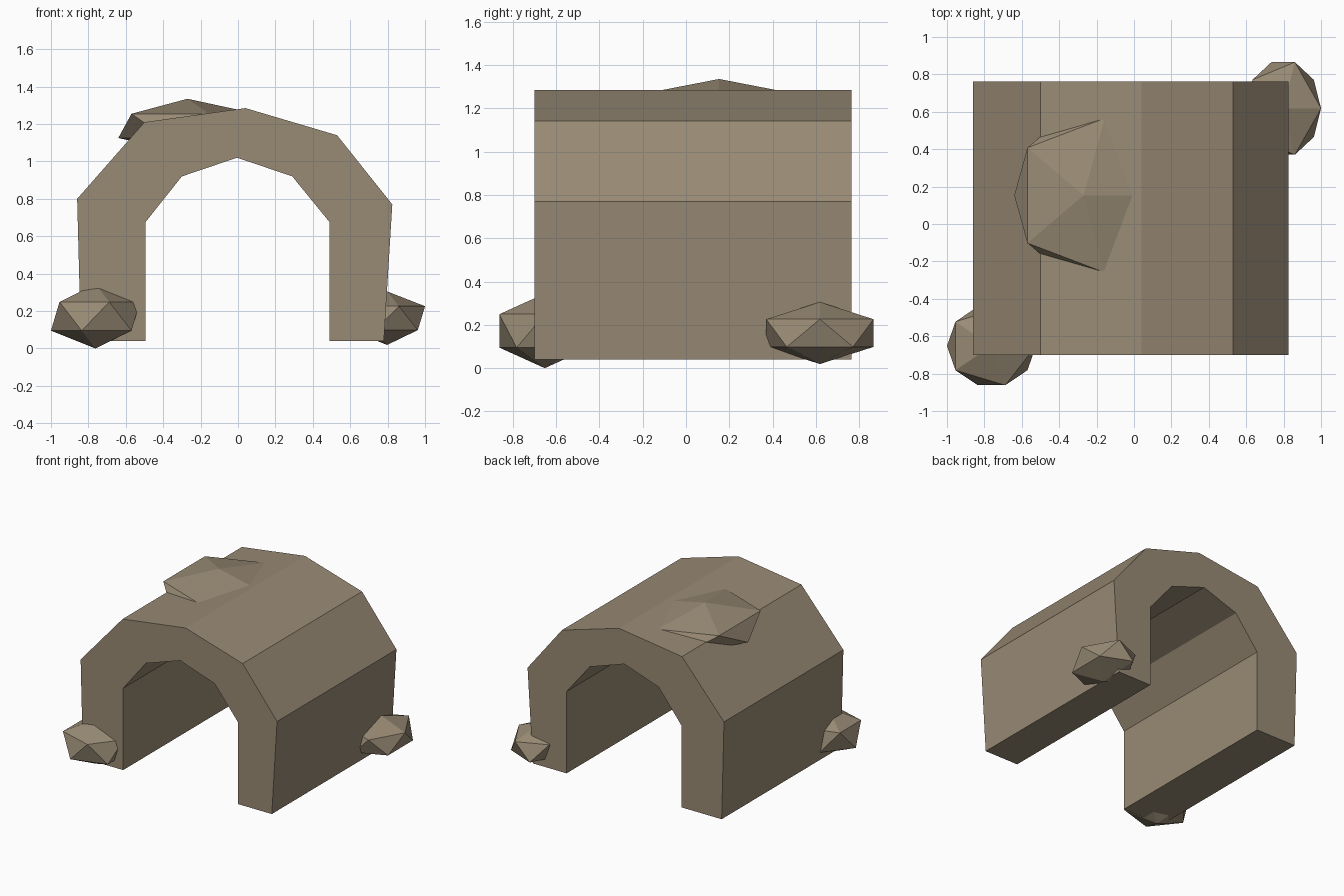
import bpy, bmesh
from mathutils import Matrix, Vector

cube = bpy.data.objects.get("Cube")
if cube:
    bpy.data.objects.remove(cube, do_unlink=True)

# One stone colour for everything
stone = bpy.data.materials.new("warm_grey_stone")
stone.use_nodes = True
colour = (0.318, 0.258, 0.178, 1)
stone.diffuse_color = colour
bsdf = stone.node_tree.nodes["Principled BSDF"]
bsdf.inputs["Base Color"].default_value = colour
bsdf.inputs["Roughness"].default_value = 0.9


def add_object(name, bm):
    bmesh.ops.recalc_face_normals(bm, faces=bm.faces)
    mesh = bpy.data.meshes.new(name)
    bm.to_mesh(mesh)
    bm.free()
    mesh.materials.append(stone)
    obj = bpy.data.objects.new(name, mesh)
    bpy.context.collection.objects.link(obj)
    return obj


# Arched tunnel: outer and inner outlines bridged, then extruded front to back
outer = [(-0.84, 0.04), (-0.86, 0.80), (-0.50, 1.21), (0.04, 1.285),
         (0.53, 1.14), (0.825, 0.77), (0.78, 0.04)]
inner = [(-0.495, 0.04), (-0.495, 0.675), (-0.30, 0.92), (-0.005, 1.02),
         (0.29, 0.92), (0.49, 0.675), (0.49, 0.04)]
FRONT, BACK = -0.70, 0.763

bm = bmesh.new()
out_v = [bm.verts.new((x, FRONT, z)) for x, z in outer]
in_v = [bm.verts.new((x, FRONT, z)) for x, z in inner]
for i in range(len(outer) - 1):
    bm.faces.new((out_v[i], out_v[i + 1], in_v[i + 1], in_v[i]))
ext = bmesh.ops.extrude_face_region(bm, geom=bm.faces[:], use_keep_orig=True)
moved = [g for g in ext["geom"] if isinstance(g, bmesh.types.BMVert)]
bmesh.ops.translate(bm, verts=moved, vec=(0, BACK - FRONT, 0))
add_object("tunnel_arch", bm)


# Low-poly boulders: stretched twenty-sided stones sunk into the arch
def boulder(name, centre, radii):
    bm = bmesh.new()
    bmesh.ops.create_icosphere(bm, subdivisions=1, radius=1)
    bm.transform(Matrix.Translation(centre) @ Matrix.Diagonal(Vector((*radii, 1))))
    add_object(name, bm)


boulder("front_right_boulder", (-0.762, -0.652, 0.172), (0.266, 0.247, 0.172))
boulder("back_left_boulder", (0.7975, 0.618, 0.162), (0.2265, 0.291, 0.143))
boulder("roof_boulder", (-0.27, 0.153, 1.19), (0.414, 0.485, 0.145))
